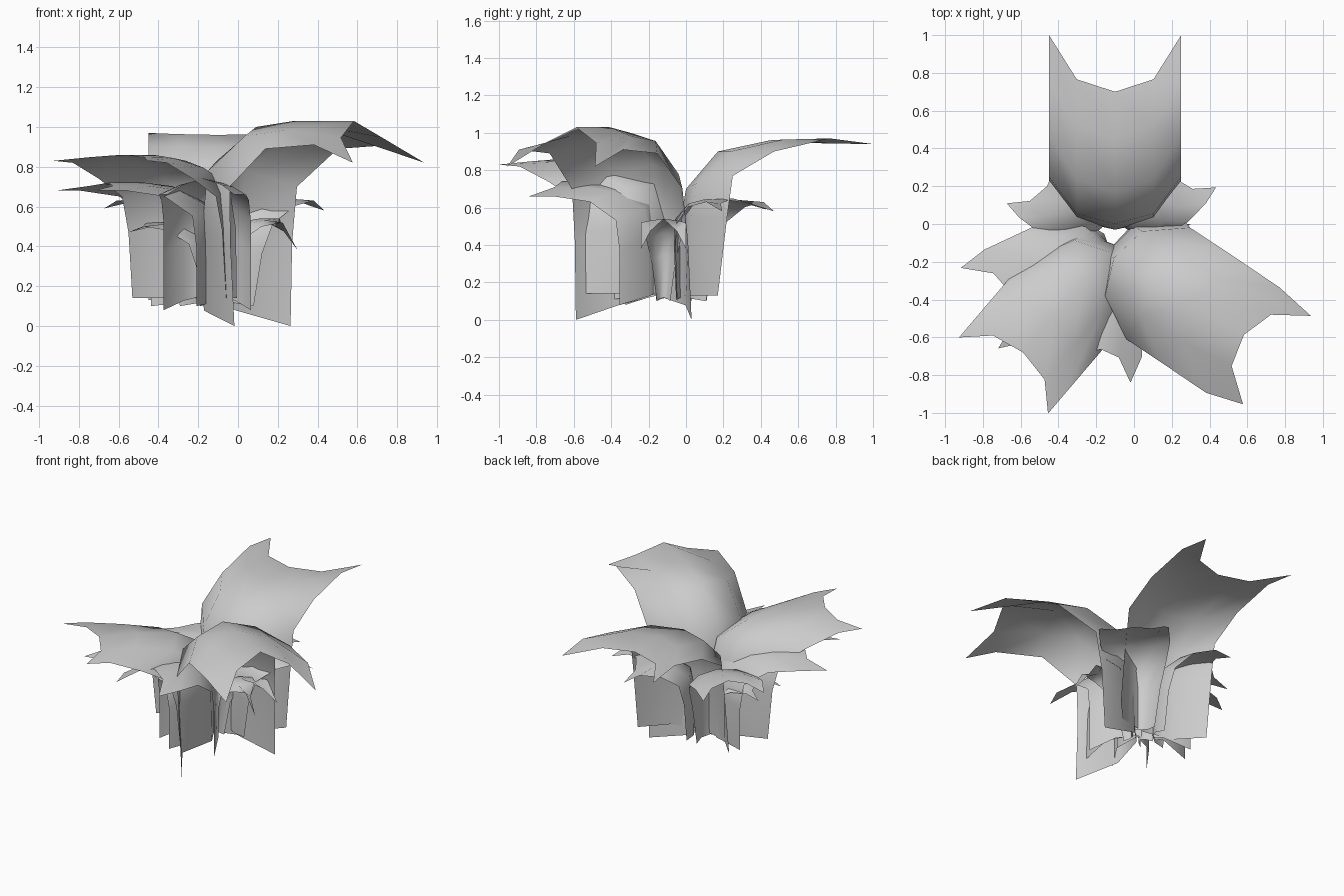
import bpy, math

if "Cube" in bpy.data.objects:
    bpy.data.objects.remove(bpy.data.objects["Cube"])


def leaf(name, origin, angle, centre, edge, half, tip_half, twist=(0, 0), flare=1):
    """Cupped sheet: five columns across, rows follow the (outward, z) paths."""
    a = math.radians(angle)
    dx, dy = math.cos(a), math.sin(a)
    verts, faces = [], []
    rows = len(centre)
    for i, ((cr, cz), (er, ez)) in enumerate(zip(centre, edge)):
        t = i / (rows - 1)
        b = a + math.radians(twist[0] + (twist[1] - twist[0]) * t)
        f = flare + (1 - flare) * min(1, t / .6)    # narrower near the stem
        w = tip_half if i == rows - 1 else half * f
        for u, fr, fz in ((-1, 1, 1), (-.58, .22, .4), (0, 0, 0), (.58, .22, .4), (1, 1, 1)):
            r = (er - cr) * fr * f
            z = cz + (ez - cz) * fz
            s = u * w
            verts.append((origin[0] + cr * dx + r * math.cos(b) - s * math.sin(b),
                          origin[1] + cr * dy + r * math.sin(b) + s * math.cos(b), z))
    for i in range(rows - 1):
        for j in range(4):
            k = i * 5 + j
            faces.append((k, k + 1, k + 6, k + 5))
    me = bpy.data.meshes.new(name)
    me.from_pydata(verts, [], faces)
    me.polygons.foreach_set("use_smooth", [True] * len(faces))
    ob = bpy.data.objects.new(name, me)
    bpy.context.collection.objects.link(ob)
    return ob


def small_leaf(name, origin, angle, length, half, tip_half, base, top, drop, tip_drop, flare=1):
    """Smaller leaf with the common arching profile."""
    h = top - base
    centre = [(r * length, base + f * h) for r, f in
              ((0, 0), (0, .55), (.05, .82), (.3, .97), (.5, 1), (.76, 1))]
    edge = [(r * length, base + f * h - drop) for r, f in
            ((.29, 0), (.29, .5), (.32, .78), (.52, .95), (.8, 1))]
    edge.append((length, top - tip_drop))
    leaf(name, origin, angle, centre, edge, half, tip_half, flare=flare)


# Three large leaves
leaf("back_leaf", (-.1, -.03), 90,
     [(0, .13), (0, .53), (.03, .7), (.2, .9), (.48, .96), (.73, .945)],
     [(.2, .13), (.25, .55), (.28, .77), (.5, .9), (.8, .97), (1.03, .94)], .35, .35)
leaf("right_leaf", (-.15, -.155), -30.5,
     [(0, .13), (0, .53), (.05, .83), (.28, 1.0), (.5, 1.03), (.85, 1.03)],
     [(.3, 0), (.3, .42), (.32, .7), (.55, .89), (.86, .91), (1.07, .82)],
     .34, .295, (6, -7))
leaf("left_leaf", (-.1, -.11), 229.5,
     [(0, .14), (0, .5), (.05, .73), (.25, .83), (.5, .86), (.75, .86)],
     [(.3, .14), (.33, .47), (.38, .65), (.56, .74), (.76, .82), (.91, .83)], .31, .31)

# Medium leaves below them
small_leaf("left_mid_leaf", (-.12, -.12), 205, .77, .27, .235, .14, .72, .04, .04)
small_leaf("front_leaf", (-.14, -.14), 266, .69, .22, .17, .16, .74, .08, .08)

# Small leaves, narrow at the stem
small_leaf("back_right_leaf", (-.05, -.02), 46, .49, .22, .2, .12, .65, .02, .07, .5)
small_leaf("back_left_leaf", (-.17, -.02), 143, .48, .22, .2, .12, .65, .02, .06, .5)
small_leaf("right_low_leaf", (-.08, -.12), 0, .38, .12, .12, .12, .54, .02, .16, .3)
small_leaf("left_low_leaf", (-.14, -.1), 182, .42, .14, .13, .12, .52, .02, .05, .4)
